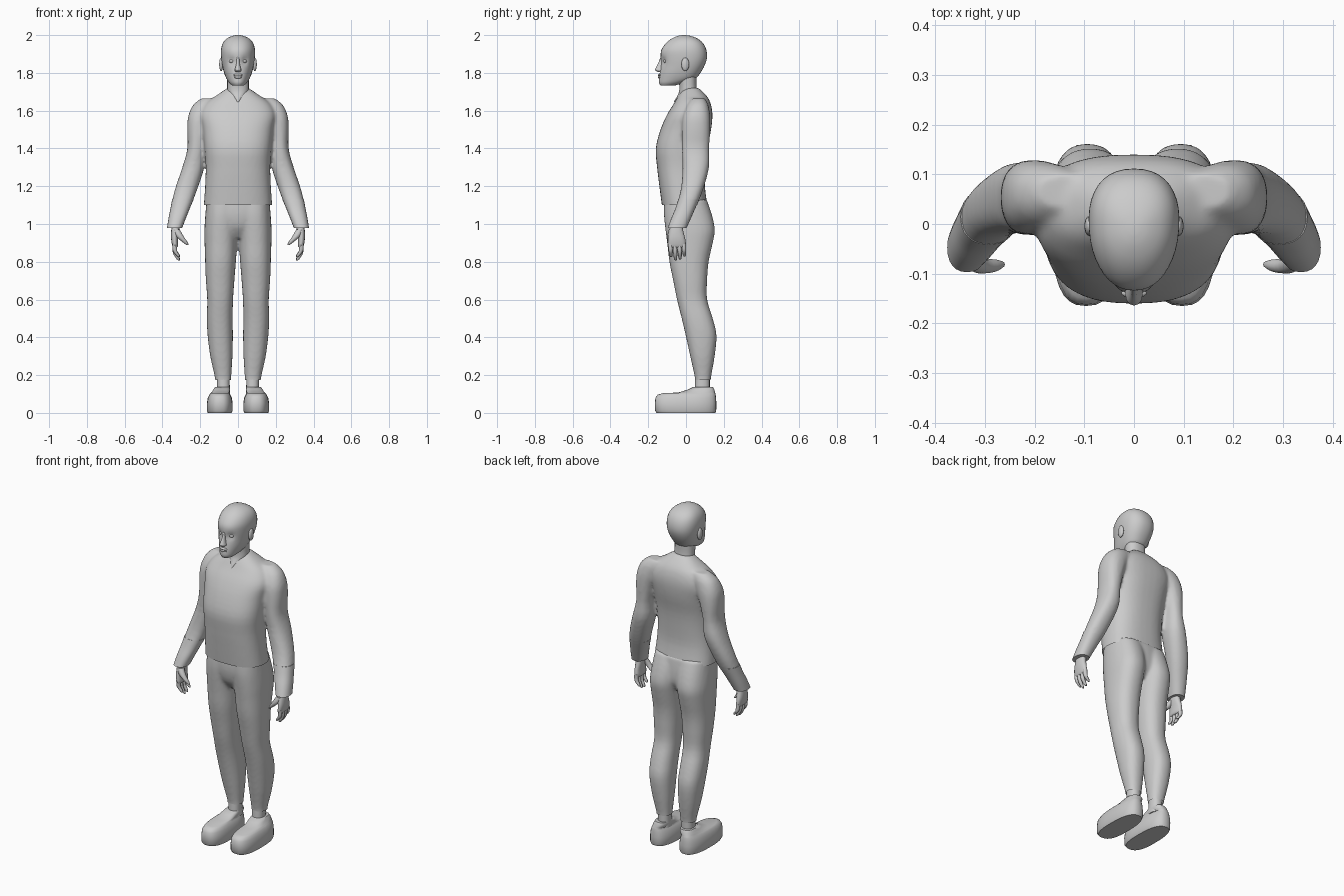
import bpy, bmesh, math
from mathutils import Vector


def spline(rows, steps):
    # Catmull-Rom through the section rows
    out = []
    for i in range(len(rows) - 1):
        a, b, c, d = (rows[max(0, min(len(rows) - 1, i + k))] for k in (-1, 0, 1, 2))
        for j in range(steps):
            t = j / steps
            out.append([0.5 * (2 * q + (r - p) * t + (2 * p - 5 * q + 4 * r - s) * t * t
                               + (3 * q - p - 3 * r + s) * t ** 3)
                        for p, q, r, s in zip(a, b, c, d)])
    return out + [list(rows[-1])]


def loft(bm, rows, side=1, n=24, steps=3, power=2.3, taper=0.0):
    # rows: z, x min, x max, y min, y max of each horizontal section
    rings = []
    for z, x0, x1, y0, y1 in spline(rows, steps):
        ring = []
        for k in range(n):
            a = 2 * math.pi * k / n
            c, s = math.cos(a), math.sin(a)
            u = math.copysign(abs(c) ** (2 / power), c) * (1 + taper * s)
            v = math.copysign(abs(s) ** (2 / power), s)
            ring.append(bm.verts.new((side * ((x0 + x1) / 2 + u * (x1 - x0) / 2),
                                      (y0 + y1) / 2 + v * (y1 - y0) / 2, z)))
        rings.append(ring)
    for lo, hi in zip(rings, rings[1:]):
        for k in range(n):
            bm.faces.new((lo[k], lo[(k + 1) % n], hi[(k + 1) % n], hi[k]))
    bm.faces.new(rings[0])
    bm.faces.new(rings[-1])


def sym(rows):
    return [(z, -x, x, y0, y1) for z, x, y0, y1 in rows]


def blob(bm, centre, size):
    vs = bmesh.ops.create_uvsphere(bm, u_segments=14, v_segments=8, radius=1)["verts"]
    for v in vs:
        v.co = Vector(centre) + Vector([p * q for p, q in zip(v.co, size)])


def finish(name, bm, angle=50):
    bmesh.ops.recalc_face_normals(bm, faces=bm.faces)
    me = bpy.data.meshes.new(name)
    bm.to_mesh(me)
    bm.free()
    ob = bpy.data.objects.new(name, me)
    bpy.context.collection.objects.link(ob)
    bpy.ops.object.select_all(action='DESELECT')
    ob.select_set(True)
    bpy.context.view_layer.objects.active = ob
    bpy.ops.object.shade_smooth_by_angle(angle=math.radians(angle))
    return ob


def cloth(name, bm, hem):
    # fuse overlapping lofts into one garment, then trim the open hem
    ob = finish(name, bm)
    r = ob.modifiers.new("fuse", 'REMESH')
    r.mode, r.voxel_size, r.use_smooth_shade = 'VOXEL', 0.009, True
    s = ob.modifiers.new("soften", 'SMOOTH')
    s.factor, s.iterations = 0.5, 7
    for m in ("fuse", "soften"):
        bpy.ops.object.modifier_apply(modifier=m)
    b = bmesh.new()
    b.from_mesh(ob.data)
    bmesh.ops.bisect_plane(b, geom=b.verts[:] + b.edges[:] + b.faces[:],
                           plane_co=(0, 0, hem), plane_no=(0, 0, 1), clear_inner=True)
    b.to_mesh(ob.data)
    b.free()


# sweater body and sleeves
bm = bmesh.new()
loft(bm, sym([(1.06, .182, -.122, .115), (1.1, .181, -.128, .113), (1.2, .174, -.141, .1),
              (1.3, .171, -.153, .103), (1.4, .178, -.16, .113), (1.5, .187, -.135, .133),
              (1.58, .2, -.1, .14), (1.64, .17, -.063, .13), (1.68, .115, -.04, .108),
              (1.72, .056, -.012, .068)]), n=40, power=2.5)
sleeve = [(1.665, .08, .195, .03, .1), (1.63, .1, .238, .005, .118), (1.57, .125, .264, -.017, .128),
          (1.5, .15, .269, -.022, .128), (1.4, .172, .268, -.022, .123), (1.3, .178, .295, -.018, .122),
          (1.18, .217, .335, -.028, .09), (1.08, .255, .358, -.058, .05), (.982, .295, .378, -.098, .004)]
for side in (-1, 1):
    loft(bm, sleeve, side)
# cuffs end above the hem, so trim each garment part by height only at the body
ob_bm = bmesh.new()
for side in (-1, 1):
    loft(ob_bm, [(1.13, .235, .349, -.041, .07), (1.08, .256, .358, -.057, .048),
                 (1.03, .276, .368, -.078, .026), (.978, .296, .376, -.097, .003)], side)
finish("sleeve_cuffs", ob_bm)
cloth("sweater", bm, 1.1)

# trousers
bm = bmesh.new()
leg = [(1.13, -.01, .166, -.115, .11), (1.05, -.01, .173, -.117, .137), (.97, -.002, .178, -.109, .153),
       (.9, .004, .177, -.1, .142), (.8, .011, .174, -.088, .12), (.7, .019, .17, -.068, .112),
       (.6, .026, .163, -.048, .112), (.5, .028, .165, -.023, .142), (.41, .027, .161, -.002, .162),
       (.3, .029, .147, .022, .152), (.19, .036, .123, .046, .133), (.15, .037, .12, .048, .13)]
for side in (-1, 1):
    loft(bm, leg, side, n=28)
loft(bm, sym([(1.13, .165, -.117, .112), (1.05, .165, -.117, .122), (.98, .12, -.1, .12),
              (.925, .05, -.06, .09)]), n=36)
cloth("trousers", bm, .175)

# head with eye sockets, nose, lips and ears
bm = bmesh.new()
loft(bm, sym([(1.733, .03, -.135, -.06), (1.747, .046, -.143, -.01), (1.77, .061, -.143, .05),
              (1.8, .073, -.139, .076), (1.84, .083, -.133, .099), (1.88, .089, -.134, .111),
              (1.92, .09, -.131, .108), (1.955, .081, -.108, .092), (1.98, .061, -.078, .064),
              (1.995, .032, -.045, .027), (2.0, .008, -.02, -.002)]), n=40, power=2.25, taper=.12)
for v in bm.verts:
    for x in (-.036, .036):
        d = (v.co - Vector((x, -.125, 1.862))).length
        v.co.y += .014 * math.exp(-(d / .019) ** 2)
loft(bm, sym([(1.804, .012, -.146, -.11), (1.814, .018, -.163, -.11), (1.825, .015, -.161, -.11),
              (1.85, .009, -.148, -.11), (1.885, .007, -.134, -.11)]), n=12)
for z, w in ((1.788, .026), (1.777, .022)):
    blob(bm, (0, -.139, z), (w, .01, .007))
for side in (-1, 1):
    blob(bm, (side * .033, -.106, 1.862), (.014, .014, .01))
    blob(bm, (side * .089, -.004, 1.845), (.011, .021, .036))
finish("head", bm)

# neck, showing a small V at the collar
bm = bmesh.new()
loft(bm, sym([(1.645, .006, -.066, .03), (1.68, .042, -.045, .05), (1.705, .056, -.036, .057),
              (1.74, .057, -.036, .055), (1.79, .058, -.045, .056)]), n=24)
finish("neck", bm)

# hands: palm, four fingers, thumb
for side, label in ((-1, "right"), (1, "left")):
    bm = bmesh.new()
    loft(bm, [(1.0, .308, .35, -.08, -.02), (.96, .312, .354, -.09, -.014),
              (.92, .318, .354, -.096, -.004), (.885, .318, .348, -.096, 0), (.876, .324, .342, -.09, -.006)],
         side, n=16)
    for y, tip in ((-.083, .825), (-.059, .808), (-.035, .812), (-.012, .828)):
        mid = (.89 + tip) / 2
        loft(bm, [(.895, .322, .347, y - .012, y + .012), (mid, .322, .345, y - .009, y + .013),
                  (tip + .01, .309, .328, y - .005, y + .012), (tip, .308, .318, y, y + .009)],
             side, n=8, power=2)
    loft(bm, [(.97, .308, .345, -.092, -.055), (.935, .288, .328, -.1, -.068),
              (.905, .268, .295, -.096, -.071), (.888, .26, .272, -.088, -.075)], side, n=10, power=2)
    finish(label + "_hand", bm)

    # ankle and shoe
    bm = bmesh.new()
    loft(bm, [(.1, .043, .111, .046, .126), (.24, .045, .112, .05, .126)], side, n=16, steps=1)
    finish(label + "_ankle", bm)
    bm = bmesh.new()
    loft(bm, [(0, .034, .16, -.155, .155), (.012, .028, .165, -.164, .16), (.05, .028, .165, -.165, .161),
              (.08, .033, .16, -.162, .159), (.096, .041, .152, -.15, .157), (.104, .046, .146, -.125, .155),
              (.108, .046, .14, -.04, .153), (.124, .042, .131, .012, .15), (.136, .046, .122, .036, .143)],
         side, n=32, steps=1, power=2.6, taper=-.04)
    finish(label + "_shoe", bm)
